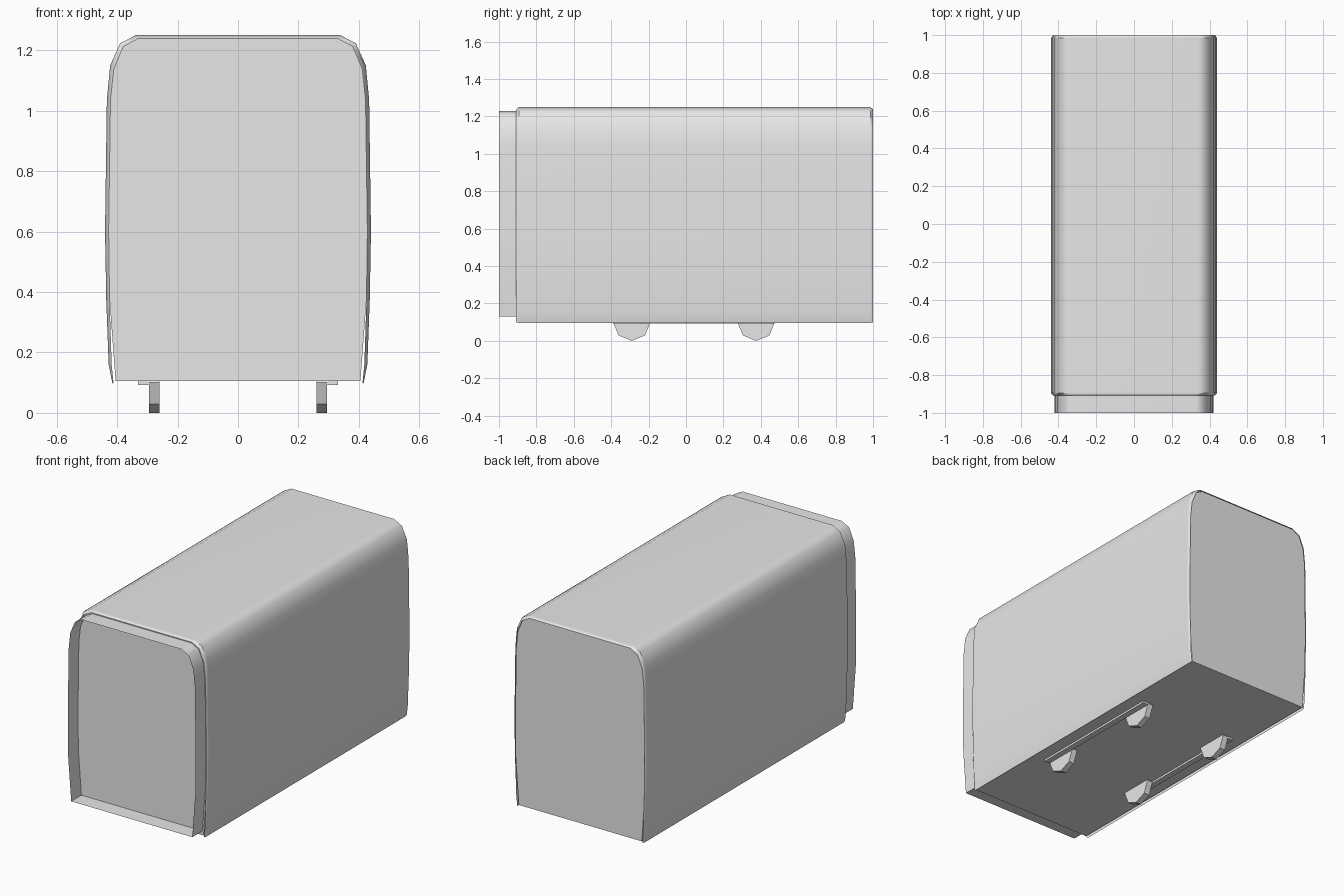
import bpy
import bmesh
import math
from mathutils import Matrix

default = bpy.data.objects.get("Cube")
if default:
    bpy.data.objects.remove(default, do_unlink=True)

grey = bpy.data.materials.new("plain_grey")
grey.use_nodes = True
grey.diffuse_color = (0.8, 0.8, 0.8, 1)
grey.node_tree.nodes["Principled BSDF"].inputs["Base Color"].default_value = (0.8, 0.8, 0.8, 1)


def finish(name, bm, smooth=None):
    mesh = bpy.data.meshes.new(name)
    bm.to_mesh(mesh)
    bm.free()
    mesh.materials.append(grey)
    obj = bpy.data.objects.new(name, mesh)
    bpy.context.collection.objects.link(obj)
    if smooth:
        bpy.ops.object.select_all(action="DESELECT")
        obj.select_set(True)
        bpy.context.view_layer.objects.active = obj
        bpy.ops.object.shade_smooth_by_angle(angle=math.radians(smooth))
        weighted = obj.modifiers.new("weighted_normals", "WEIGHTED_NORMAL")
        weighted.keep_sharp = True
    return obj


def loft(name, rings, closed=False, caps=False, inward=False, smooth=None):
    """Join mirrored half profiles (x, z) placed at successive y positions."""
    bm = bmesh.new()
    loops = []
    for half, y in rings:
        outline = [(-x, z) for x, z in reversed(half)] + half
        loops.append([bm.verts.new((x, y, z)) for x, z in outline])
    count = len(loops[0])
    for a, b in zip(loops, loops[1:]):
        for i in range(count if closed else count - 1):
            j = (i + 1) % count
            bm.faces.new((a[i], a[j], b[j], b[i]))
    if caps:
        bm.faces.new(list(reversed(loops[0])))
        bm.faces.new(loops[-1])
    if inward:
        bmesh.ops.reverse_faces(bm, faces=bm.faces[:])
    return finish(name, bm, smooth)


# Half cross-sections, from the roof down to the sill
outer = [(0.338, 1.25), (0.39, 1.223), (0.423, 1.15), (0.434, 1.036),
         (0.44, 0.6), (0.436, 0.374), (0.428, 0.16), (0.415, 0.096)]
rim = [(0.332, 1.238), (0.38, 1.212), (0.411, 1.138), (0.422, 1.036),
       (0.428, 0.6), (0.425, 0.374), (0.418, 0.16), (0.412, 0.1)]
panel = rim[:6] + [(0.405, 0.105)]
sleeve = [(x * 0.985, 0.13 + (z - 0.105) * 0.971) for x, z in panel]

# Outer skin with chamfered ends, open underneath
loft("body_skin", [(rim, -0.908), (outer, -0.894), (outer, 0.986), (rim, 1.0)], smooth=42)

# Floor and end walls
loft("body_core", [(panel, -0.903), (panel, 0.995)], closed=True, caps=True)

# Open connecting sleeve at the front, facing inward
loft("front_sleeve", [(sleeve, -1.0), (sleeve, -0.904)], closed=True, inward=True, smooth=42)

# Wheels and the side beams beside them
for side, label in ((-1, "right"), (1, "left")):
    for y, place in ((-0.29, "front"), (0.375, "rear")):
        bm = bmesh.new()
        bmesh.ops.create_cone(bm, cap_ends=True, segments=8, radius1=0.1, radius2=0.1, depth=0.036)
        bm.transform(Matrix.Translation((side * 0.277, y, 0.1)) @ Matrix.Rotation(math.pi / 2, 4, "Y"))
        finish(f"{place}_{label}_wheel", bm)
    bm = bmesh.new()
    bmesh.ops.create_cube(bm, size=1)
    bm.transform(Matrix.Translation((side * 0.313, 0.0425, 0.104)) @ Matrix.Diagonal((0.036, 0.865, 0.022, 1)))
    finish(f"{label}_beam", bm)
